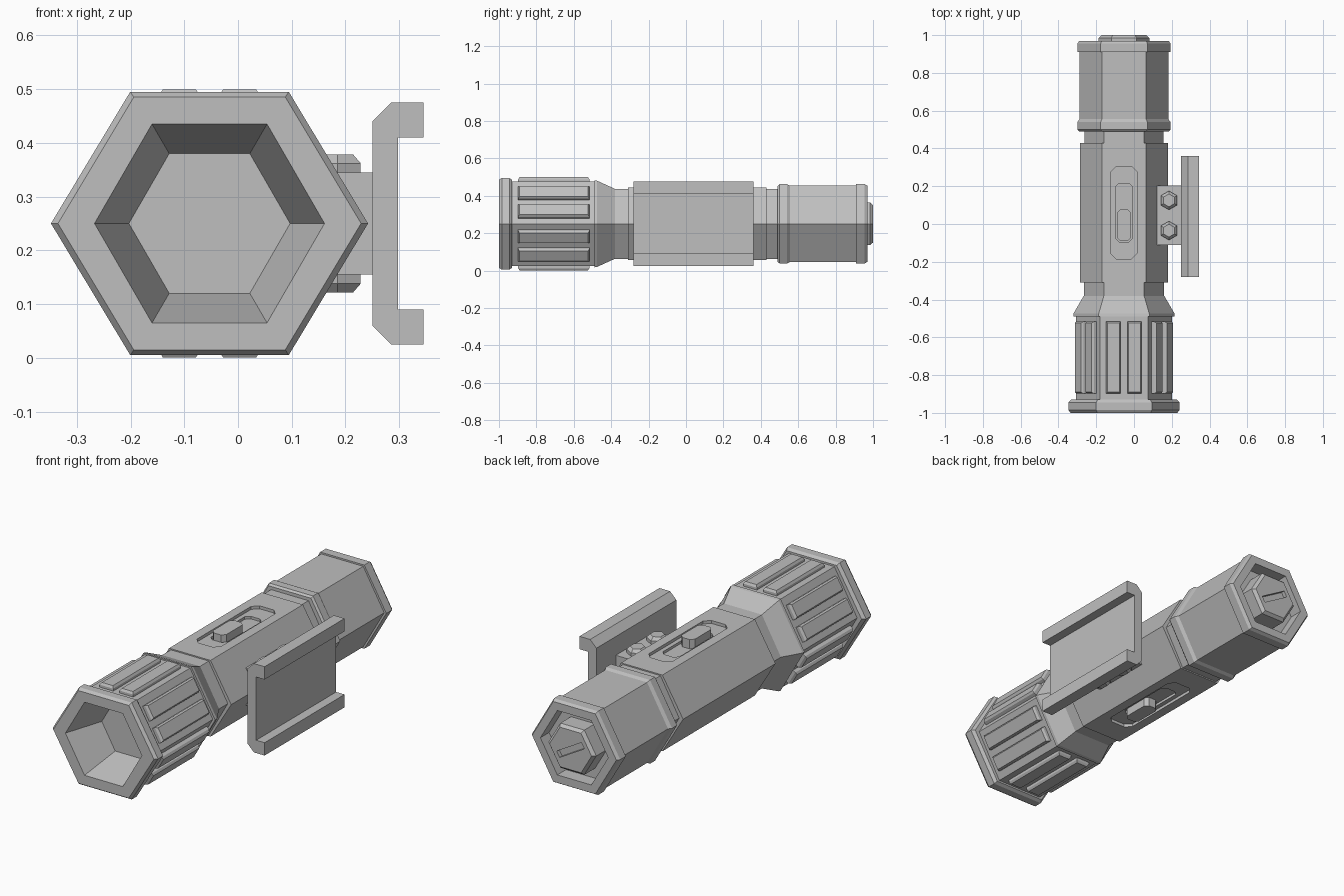
import bpy, bmesh
from math import cos, sin, pi, radians
from mathutils import Matrix, Vector

CX, CZ = -0.053, 0.25      # axis of the torch, which runs along y

cube = bpy.data.objects.get("Cube")
if cube:
    bpy.data.objects.remove(cube)

grey = bpy.data.materials.new("grey")
grey.use_nodes = True
colour = (0.52, 0.52, 0.52, 1)
grey.diffuse_color = colour
grey.node_tree.nodes["Principled BSDF"].inputs["Base Color"].default_value = colour


def finish(name, bm):
    bmesh.ops.recalc_face_normals(bm, faces=bm.faces)
    mesh = bpy.data.meshes.new(name)
    bm.to_mesh(mesh)
    bm.free()
    mesh.materials.append(grey)
    obj = bpy.data.objects.new(name, mesh)
    bpy.context.collection.objects.link(obj)
    return obj


def loft(name, rings):
    """Skin a list of equal-length point rings and cap both ends."""
    bm = bmesh.new()
    loops = [[bm.verts.new(p) for p in ring] for ring in rings]
    n = len(loops[0])
    for a, b in zip(loops, loops[1:]):
        for i in range(n):
            j = (i + 1) % n
            bm.faces.new((a[i], a[j], b[j], b[i]))
    bm.faces.new(loops[0])
    bm.faces.new(loops[-1])
    return finish(name, bm)


def hex_part(name, profile):
    """Hexagonal part along y; profile rows are y, half width, half height."""
    return loft(name, [[(CX + w * cos(i * pi / 3), y, CZ + h * sin(i * pi / 3) / sin(pi / 3))
                        for i in range(6)] for y, w, h in profile])


def octagon(x, y, hx, hy, c, z):
    """Rectangle with cut corners at height z."""
    pts = [(hx, hy - c), (hx - c, hy), (c - hx, hy), (-hx, hy - c),
           (-hx, c - hy), (c - hx, -hy), (hx - c, -hy), (hx, c - hy)]
    return [(x + px, y + py, z) for px, py in pts]


def cut(obj, cutter):
    cutter.hide_render = True
    cutter.hide_set(True)
    mod = obj.modifiers.new("cut", "BOOLEAN")
    mod.object = cutter
    mod.solver = "EXACT"
    bpy.context.view_layer.objects.active = obj
    bpy.ops.object.modifier_apply(modifier=mod.name)
    bpy.data.objects.remove(cutter)


# Head with its reflector bowl, grip core and cone
hex_part("head", [
    (-0.80, 0.15, 0.13), (-1.0, 0.214, 0.185), (-1.0, 0.282, 0.235),
    (-0.985, 0.295, 0.245), (-0.945, 0.295, 0.245), (-0.93, 0.28, 0.235),
    (-0.93, 0.255, 0.226), (-0.49, 0.255, 0.226), (-0.49, 0.268, 0.233),
    (-0.475, 0.268, 0.230), (-0.38, 0.213, 0.187), (-0.30, 0.213, 0.187)])

# Grip ribs, two on each side of the hexagon
for side in range(6):
    turn = Matrix.Translation((CX, 0, CZ)) @ Matrix.Rotation(side * pi / 3, 4, "Y")
    for k in (-1, 1):
        rings = []
        for z, hx, hy in ((0.21, 0.038, 0.19), (0.238, 0.038, 0.19), (0.249, 0.031, 0.183)):
            rings.append([turn @ Vector((k * 0.056 + sx * hx, -0.707 + sy * hy, z))
                          for sx, sy in ((1, 1), (-1, 1), (-1, -1), (1, -1))])
        loft("grip_rib", rings)

# Main body with a sunken switch panel above and below
body = hex_part("body", [(-0.31, 0.232, 0.193), (0.43, 0.232, 0.193)])
for s, label in ((1, "top"), (-1, "bottom")):
    cut(body, loft("panel_cutter", [
        octagon(CX, 0.06, 0.046, 0.155, 0.02, CZ + s * 0.165),
        octagon(CX, 0.06, 0.046, 0.155, 0.02, CZ + s * 0.178),
        octagon(CX, 0.06, 0.068, 0.245, 0.028, CZ + s * 0.178),
        octagon(CX, 0.06, 0.068, 0.245, 0.028, CZ + s * 0.25)]))
    loft(label + "_switch", [
        octagon(CX, -0.007, 0.038, 0.083, 0.018, CZ + s * 0.16),
        octagon(CX, -0.007, 0.038, 0.083, 0.018, CZ + s * 0.212)])

# Neck between body and tail
hex_part("neck", [(0.42, 0.21, 0.187), (0.50, 0.21, 0.187)])

# Tail with a raised band at each end and a recessed rear
hex_part("tail", [
    (0.49, 0.237, 0.203), (0.50, 0.247, 0.212), (0.54, 0.247, 0.212),
    (0.555, 0.235, 0.204), (0.91, 0.235, 0.204), (0.91, 0.247, 0.212),
    (0.955, 0.247, 0.212), (0.97, 0.236, 0.203), (0.97, 0.19, 0.163),
    (0.90, 0.19, 0.163)])

# Tail button with a slanted coin slot
button = hex_part("tail_button", [
    (0.88, 0.134, 0.113), (0.985, 0.134, 0.113), (1.0, 0.118, 0.1)])
slant = Matrix.Translation((CX, 1.0, CZ)) @ Matrix.Rotation(radians(30), 4, "Y")
cut(button, loft("slot_cutter", [
    [slant @ Vector((sx * 0.08, y, sz * 0.016))
     for sx, sz in ((1, 1), (-1, 1), (-1, -1), (1, -1))] for y in (-0.02, 0.05)]))

# Side bracket
loft("bracket", [[(x, y, z) for x, z in ((0.10, 0.155), (0.25, 0.155), (0.25, 0.345), (0.10, 0.345))]
                 for y in (-0.112, 0.205)])

# Mounting rail with a C-shaped section
half = [(0.345, 0.16), (0.345, 0.225), (0.285, 0.225), (0.25, 0.19)]
section = [(0.298, 0.16)] + half
section += [(x, -z) for x, z in reversed(section)]
loft("mounting_rail", [[(x, y, CZ + z) for x, z in section] for y in (-0.28, 0.36)])

# Bracket bolts, above and below
for s in (1, -1):
    for y in (-0.035, 0.125):
        loft("bracket_bolt", [
            [(0.185 + r * sin(i * pi / 3), y + r * cos(i * pi / 3), CZ + s * z) for i in range(6)]
            for z, r in ((0.08, 0.05), (0.112, 0.05), (0.128, 0.034))])
